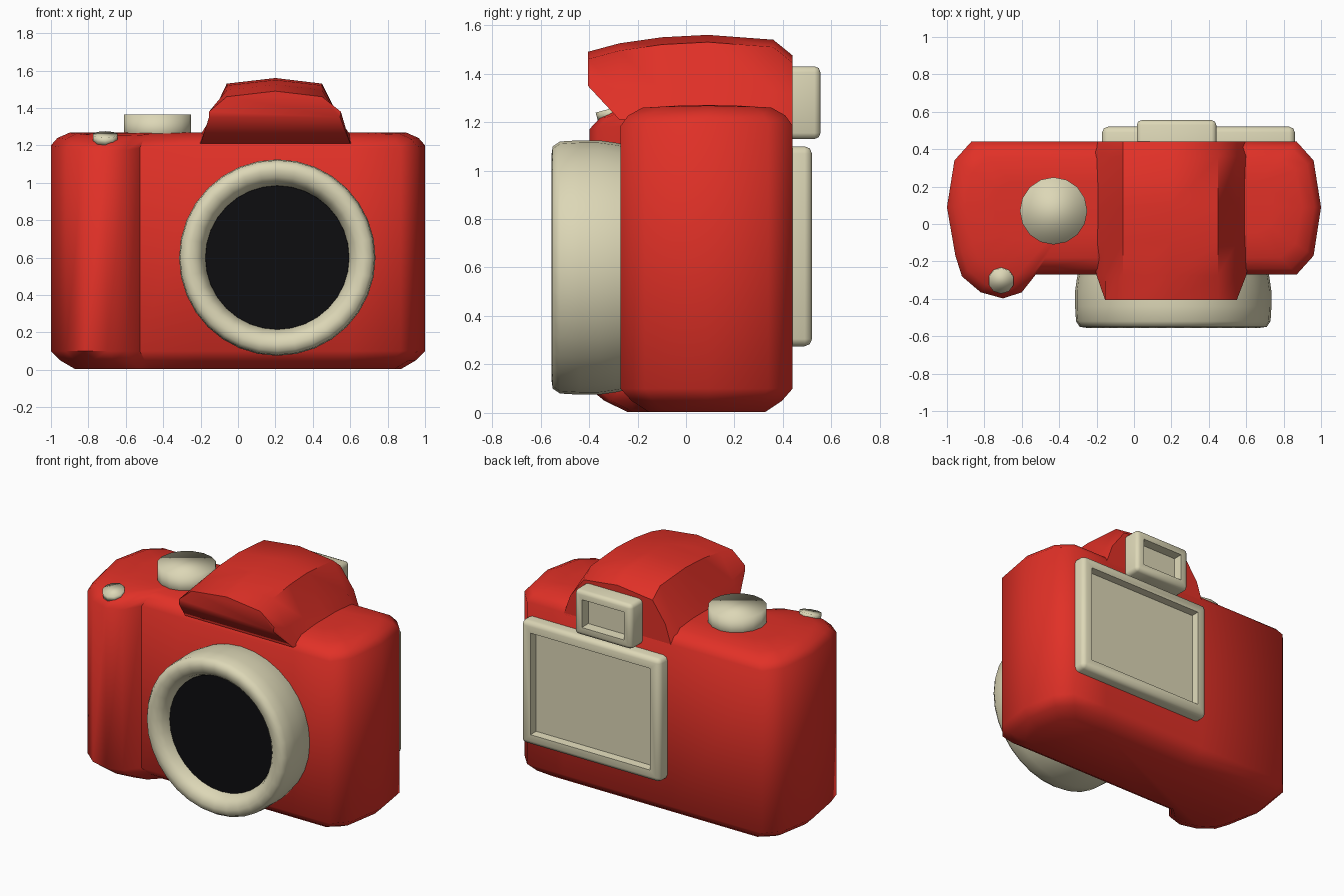
import bpy, bmesh, math
from mathutils import Matrix, Vector

if "Cube" in bpy.data.objects:
    bpy.data.objects.remove(bpy.data.objects["Cube"])


def material(name, rgb):
    m = bpy.data.materials.new(name)
    m.diffuse_color = (*rgb, 1)
    m.use_nodes = True
    m.node_tree.nodes["Principled BSDF"].inputs["Base Color"].default_value = m.diffuse_color
    return m


RED = material("red", (0.75, 0.03, 0.02))
CREAM = material("cream", (0.72, 0.68, 0.47))
BLACK = material("black", (0.004, 0.004, 0.005))


def finish(name, bm, mat, angle=50):
    bmesh.ops.recalc_face_normals(bm, faces=bm.faces[:])
    me = bpy.data.meshes.new(name)
    bm.to_mesh(me)
    bm.free()
    me.materials.append(mat)
    me.shade_smooth()
    if angle < 180:
        me.set_sharp_from_angle(angle=math.radians(angle))
    ob = bpy.data.objects.new(name, me)
    bpy.context.collection.objects.link(ob)
    return ob


def loft(name, rings, mat, caps=True, angle=50):
    """Skin a list of closed rings of points."""
    bm = bmesh.new()
    vr = [[bm.verts.new(p) for p in r] for r in rings]
    n = len(rings[0])
    for a, b in zip(vr, vr[1:]):
        for i in range(n):
            j = (i + 1) % n
            bm.faces.new((a[i], a[j], b[j], b[i]))
    if caps:
        bm.faces.new(vr[0])
        bm.faces.new(vr[-1])
    return finish(name, bm, mat, angle)


# body: plan outline with hand grip, drawn in at top and bottom
plan = [(-0.87, 0.44), (-0.96, 0.34), (-1.0, 0.09), (-0.955, -0.17), (-0.92, -0.28),
        (-0.82, -0.365), (-0.70, -0.398), (-0.60, -0.365), (-0.525, -0.27), (-0.2, -0.27),
        (0.2, -0.27), (0.6, -0.27), (0.87, -0.27), (0.96, -0.17), (1.0, 0.09), (0.96, 0.34),
        (0.87, 0.44), (0.6, 0.44), (0.2, 0.44), (-0.2, 0.44)]
rings = []
for z, d in [(0.003, 0.13), (0.05, 0.05), (0.1, 0), (1.2, 0), (1.24, 0.035), (1.268, 0.1), (1.27, 0.25)]:
    ring = []
    for x, y in plan:
        px, py = x * (1 - d), 0.09 + (y - 0.09) * (1 - d / 0.4)
        ring.append((px, py, z - (0.12 * (py - 0.09) ** 2 if z > 1 else 0)))
    rings.append(ring)
loft("body", rings, RED)

# viewfinder hump: sections from front to back
rings = []
#   y, base z, shoulder z, top z, base left, base right
for y, zb, zs, zt, xl, xr in [(-0.405, 1.35, 1.38, 1.49, -0.155, 0.545),
                              (-0.275, 1.21, 1.33, 1.525, -0.20, 0.60),
                              (-0.10, 1.21, 1.33, 1.55, -0.23, 0.63),
                              (0.09, 1.21, 1.33, 1.56, -0.23, 0.63),
                              (0.36, 1.21, 1.33, 1.54, -0.23, 0.63),
                              (0.44, 1.17, 1.31, 1.475, -0.20, 0.60)]:
    rings.append([(xl, y, zb), (-0.155, y, zs), (-0.06, y, zt - 0.03), (0.2, y, zt),
                  (0.45, y, zt - 0.03), (0.55, y, zs), (xr, y, zb)])
loft("viewfinder_hump", rings, RED)


# lens: turned profile (radius, y) about the lens axis
def lathe_ring(r, y, n=32):
    return [(0.21 + r * math.cos(2 * math.pi * i / n), y, 0.6 + r * math.sin(2 * math.pi * i / n))
            for i in range(n)]


profile = [(0.50, -0.22), (0.515, -0.29), (0.525, -0.36), (0.525, -0.44), (0.52, -0.52),
           (0.50, -0.55), (0.465, -0.555), (0.43, -0.545), (0.405, -0.52), (0.385, -0.47), (0.38, -0.42)]
loft("lens_barrel", [lathe_ring(r, y) for r, y in profile], CREAM, caps=False, angle=60)
loft("lens_glass", [lathe_ring(0.39, -0.40), lathe_ring(0.384, -0.475)], BLACK)


# top controls
def disc(name, loc, r, depth, sides, tilt=0):
    bm = bmesh.new()
    bmesh.ops.create_cone(bm, cap_ends=True, segments=sides, radius1=r, radius2=r, depth=depth,
                          matrix=Matrix.Translation(loc) @ Matrix.Rotation(tilt, 4, 'X'))
    return finish(name, bm, CREAM, 180)


disc("mode_dial", (-0.43, 0.07, 1.29), 0.18, 0.15, 16)
disc("shutter_button", (-0.71, -0.30, 1.238), 0.07, 0.04, 10, math.radians(15))


# rear screen and eyepiece: rounded boxes with a recessed panel
def framed_panel(name, lo, hi, rim, recess, round_r):
    bm = bmesh.new()
    lo, hi = Vector(lo), Vector(hi)
    bmesh.ops.create_cube(bm, size=1, matrix=Matrix.Translation((lo + hi) / 2)
                          @ Matrix.Diagonal((*(hi - lo), 1)))
    outer = [e for e in bm.edges if max(v.co.y for v in e.verts) > hi.y - 1e-4]
    bmesh.ops.bevel(bm, geom=outer, offset=round_r, segments=2, profile=0.5, affect='EDGES')
    bm.normal_update()
    back = max(bm.faces, key=lambda f: f.normal.y * f.calc_area())
    bmesh.ops.inset_region(bm, faces=[back], thickness=rim - round_r)
    bmesh.ops.inset_region(bm, faces=[back], thickness=0.008, depth=-recess)
    return finish(name, bm, CREAM, 50)


framed_panel("rear_screen", (-0.17, 0.41, 0.275), (0.86, 0.52, 1.10), 0.09, 0.05, 0.03)
framed_panel("eyepiece", (0.015, 0.40, 1.13), (0.44, 0.555, 1.43), 0.07, 0.06, 0.025)
